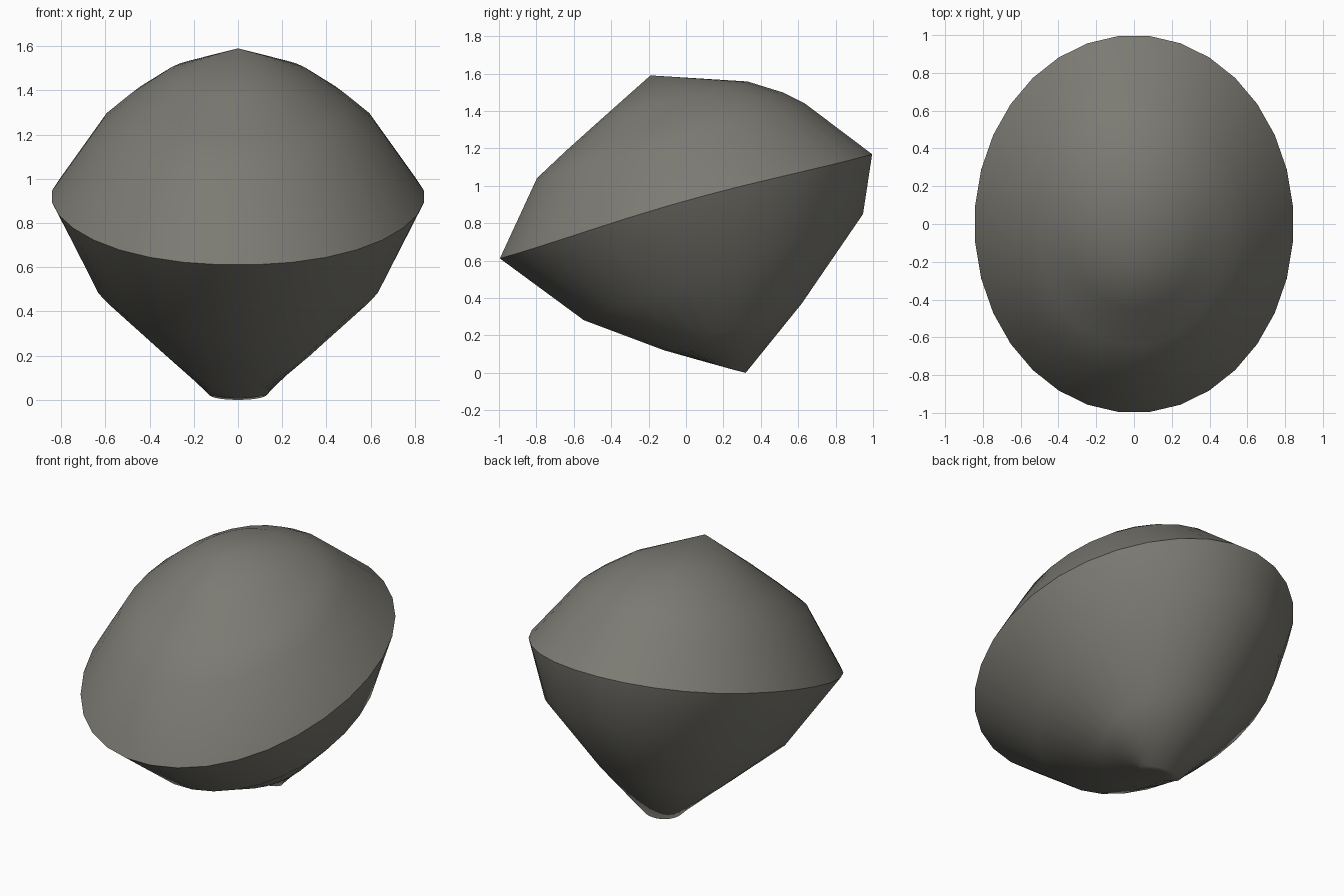
import bpy, bmesh, math

if "Cube" in bpy.data.objects:
    bpy.data.objects.remove(bpy.data.objects["Cube"])

SEG = 32

# One flat colour for the whole stone
stone = bpy.data.materials.new("warm_grey_stone")
stone.diffuse_color = (0.2, 0.195, 0.17, 1)
stone.use_nodes = True
stone.node_tree.nodes["Principled BSDF"].inputs["Base Color"].default_value = stone.diffuse_color

# Every tilted oval ring: front (y, z), back (y, z), half width in x, lift of its sides
RIM = ((-1.0, 0.61), (1.0, 1.17), 0.845, 0.03)
DOME = [RIM,
        ((-0.80, 1.04), (0.64, 1.44), 0.62, 0.0),
        ((-0.64, 1.19), (0.52, 1.50), 0.50, 0.0),
        ((-0.45, 1.36), (0.33, 1.558), 0.34, 0.0)]
KEEL = [RIM,
        ((-0.55, 0.28), (0.95, 0.85), 0.66, 0.0),
        ((-0.12, 0.12), (0.62, 0.37), 0.35, 0.0),
        ((0.14, 0.048), (0.32, 0.0), 0.13, 0.0)]


def make_ring(bm, front, back, half, lift):
    verts = []
    for i in range(SEG):
        a = 2 * math.pi * (i + 0.5) / SEG
        t = 0.5 + 0.5 * math.sin(a) / math.sin(math.pi / 2)
        y = front[0] + (back[0] - front[0]) * t
        z = front[1] + (back[1] - front[1]) * t + lift * math.cos(a) ** 4
        verts.append(bm.verts.new((half * math.cos(a), y, z)))
    return verts


def make_shell(name, rings, tip):
    bm = bmesh.new()
    loops = [make_ring(bm, *r) for r in rings]
    apex = bm.verts.new(tip)
    up = tip[2] > 1
    for i in range(SEG):
        j = (i + 1) % SEG
        faces = [(lo[i], lo[j], hi[j], hi[i]) for lo, hi in zip(loops, loops[1:])]
        faces.append((loops[-1][i], loops[-1][j], apex))
        for f in faces:
            bm.faces.new(f if up else f[::-1])
    for f in bm.faces:
        f.smooth = True
    mesh = bpy.data.meshes.new(name)
    bm.to_mesh(mesh)
    bm.free()
    mesh.materials.append(stone)
    ob = bpy.data.objects.new(name, mesh)
    bpy.context.collection.objects.link(ob)


# Upper and lower halves meet in a crisp edge along the rim
make_shell("stone_top", DOME, (0, -0.19, 1.59))
make_shell("stone_bottom", KEEL, (0, 0.27, 0.012))
